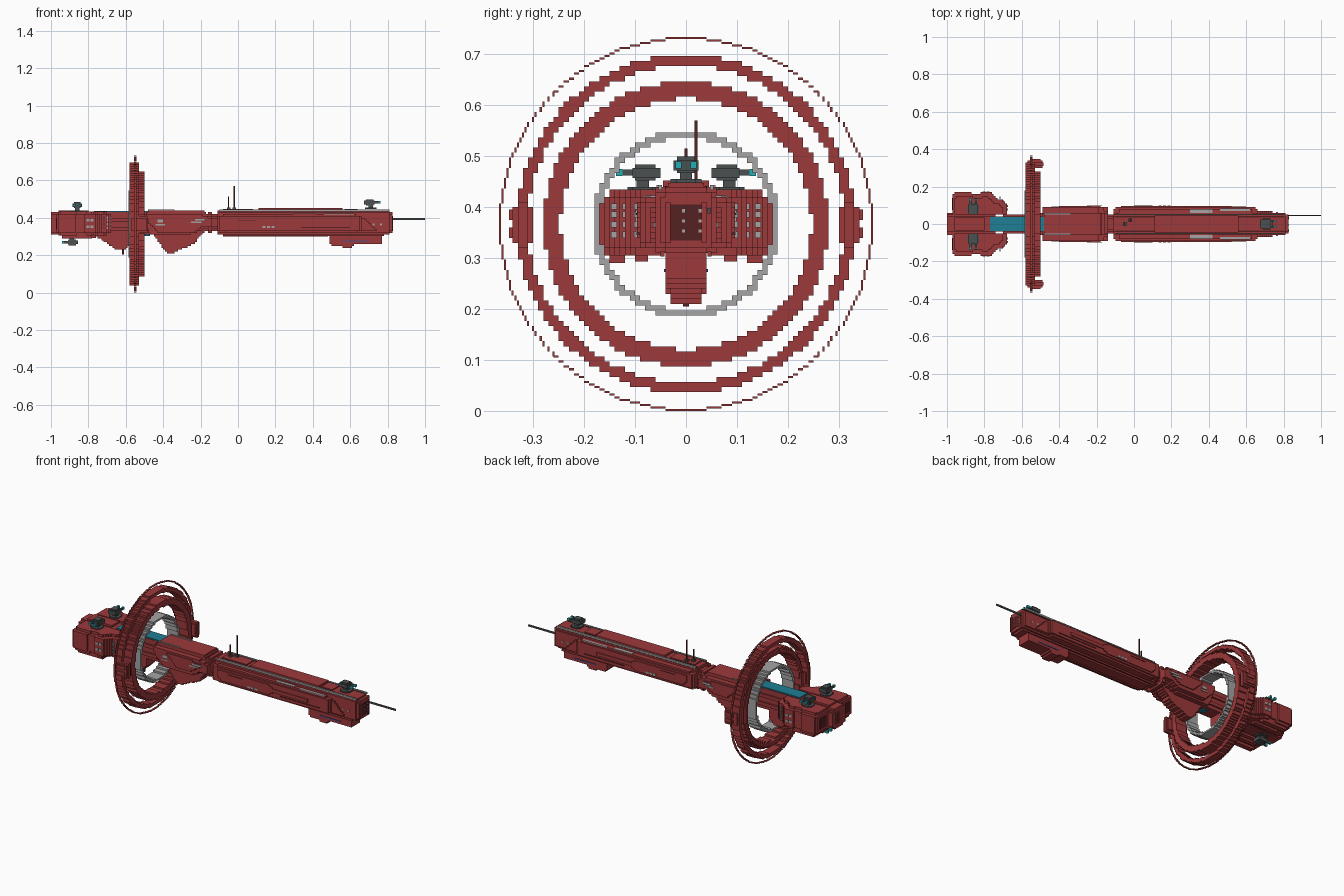
import bpy, bmesh, math

if "Cube" in bpy.data.objects:
    bpy.data.objects.remove(bpy.data.objects["Cube"])

CELL = 0.01
MID = 0.367     # height of the ring axis
RING_X = -0.55


def material(name, r, g, b):
    m = bpy.data.materials.new(name)
    m.use_nodes = True
    m.diffuse_color = (r, g, b, 1)
    m.node_tree.nodes["Principled BSDF"].inputs["Base Color"].default_value = (r, g, b, 1)
    return m


red = material("hull red", 0.34, 0.041, 0.043)
grey = material("light grey", 0.38, 0.37, 0.37)
dark = material("gunmetal", 0.07, 0.08, 0.08)
teal = material("deep teal", 0.013, 0.21, 0.30)
cyan = material("bright cyan", 0.015, 0.42, 0.47)
blue = material("dusk blue", 0.08, 0.07, 0.25)
shadow = material("dark red", 0.09, 0.015, 0.015)


def finish(name, bm, mat, mirror=False):
    bmesh.ops.recalc_face_normals(bm, faces=bm.faces)
    mesh = bpy.data.meshes.new(name)
    bm.to_mesh(mesh)
    bm.free()
    mesh.materials.append(mat)
    ob = bpy.data.objects.new(name, mesh)
    bpy.context.collection.objects.link(ob)
    if mirror:
        mod = ob.modifiers.new("mirror", 'MIRROR')
        mod.use_axis = (False, True, False)
        mod.use_mirror_merge = False
    return ob


def boxes(name, spans, mat, mirror=False):
    """Boxes given as (x0, x1, y0, y1, z0, z1)."""
    bm = bmesh.new()
    for x0, x1, y0, y1, z0, z1 in spans:
        vs = bmesh.ops.create_cube(bm, size=1)["verts"]
        bmesh.ops.scale(bm, verts=vs, vec=(x1 - x0, y1 - y0, z1 - z0))
        bmesh.ops.translate(bm, verts=vs, vec=((x0 + x1) / 2, (y0 + y1) / 2, (z0 + z1) / 2))
    return finish(name, bm, mat, mirror)


def slab(name, inside, bounds, axis, lo, hi, mat, mirror=False):
    """Stepped slab: every grid cell that passes the test, extruded along one axis."""
    place = {'x': lambda u, v, w: (w, u, v), 'y': lambda u, v, w: (u, w, v),
             'z': lambda u, v, w: (u, v, w)}[axis]
    u0, u1, v0, v1 = bounds
    bm, verts = bmesh.new(), {}
    for i in range(round((u1 - u0) / CELL)):
        for j in range(round((v1 - v0) / CELL)):
            if not inside(u0 + (i + .5) * CELL, v0 + (j + .5) * CELL):
                continue
            corners = [(i, j), (i + 1, j), (i + 1, j + 1), (i, j + 1)]
            for c in corners:
                if c not in verts:
                    verts[c] = bm.verts.new(place(u0 + c[0] * CELL, v0 + c[1] * CELL, lo))
            bm.faces.new([verts[c] for c in corners])
    ext = bmesh.ops.extrude_face_region(bm, geom=bm.faces[:], use_keep_orig=True)["geom"]
    bmesh.ops.translate(bm, verts=[g for g in ext if isinstance(g, bmesh.types.BMVert)],
                        vec=place(0, 0, hi - lo))
    return finish(name, bm, mat, mirror)


def outline(name, pts, axis, lo, hi, mat, mirror=False):
    def inside(u, v):
        hit = False
        for (a, b), (c, d) in zip(pts, pts[1:] + pts[:1]):
            if (b > v) != (d > v) and u < (c - a) * (v - b) / (d - b) + a:
                hit = not hit
        return hit
    us, vs = [p[0] for p in pts], [p[1] for p in pts]
    return slab(name, inside, (min(us), max(us), min(vs), max(vs)), axis, lo, hi, mat, mirror)


def beam(name, x0, x1, half, z0, z1, cut, mat=red):
    """Beam along x with stepped corners."""
    zc, h = (z0 + z1) / 2, (z1 - z0) / 2
    slab(name, lambda y, z: abs(y) + abs(z - zc) < half + h - cut,
         (-half, half, z0, z1), 'x', x0, x1, mat)


def ring(name, r0, r1, x0, x1, mat):
    slab(name, lambda y, z: r0 < math.hypot(y, z - MID) < r1,
         (-.4, .4, MID - .4, MID + .4), 'x', x0, x1, mat)


# Rings around the neck
ring("outer_ring", 0.311, 0.333, -0.58, -0.53, red)
ring("main_ring", 0.246, 0.280, -0.57, -0.50, red)
ring("ring_flange", 0.252, 0.270, -0.58, -0.57, red)
ring("inner_grey_ring", 0.171, 0.185, -0.585, -0.51, grey)

# Thin broken hoop outside the rings
dashes, R = [], 0.365
for i in range(-26, 26):
    y = (i + .5) * CELL
    r = round(math.sqrt(R * R - y * y) / CELL * 2) * CELL / 2
    for s in (-1, 1):
        a, b = s * r - .002, s * r + .002
        lo, hi = y - CELL / 2, y + CELL / 2
        dashes.append((RING_X - .006, RING_X + .006, lo, hi, MID + a, MID + b))
        dashes.append((RING_X - .006, RING_X + .006, a, b, MID + lo, MID + hi))
boxes("hoop", dashes, red)

# Docking pods on both sides of the rings
boxes("ring_pod", [(-.57, -.49, .30, .34, .33, .40), (-.56, -.485, .31, .33, .32, .41),
                   (-.55, -.50, .335, .347, .34, .36), (-.55, -.50, .335, .347, .375, .395)],
      red, True)

# Main hull
beam("main_hull", -0.11, 0.81, 0.06, 0.31, 0.44, 0.02)
beam("bow_cap", 0.81, 0.825, 0.05, 0.32, 0.43, 0.01)
boxes("bow_frame", [(.825, .83, .03, .04, .33, .41)], red, True)
boxes("bow_panel", [(.824, .827, -.03, .03, .335, .405)], shadow)
boxes("bow_lights", [(.827, .829, y, y + .006, z, z + .006)
                     for y in (-.008, .025) for z in (.35, .37, .39)], grey)
outline("side_armour", [(-.11, .05), (-.11, .08), (-.09, .09), (.64, .09), (.66, .08), (.66, .05)],
        'z', .33, .41, red, True)
outline("side_flank", [(-.10, .35), (-.06, .32), (.64, .32), (.66, .34), (.66, .40), (.62, .42),
                       (-.08, .42), (-.10, .40)], 'y', .05, .08, red, True)
outline("side_panel", [(-.07, .36), (-.04, .34), (.26, .34), (.30, .36), (.52, .36), (.52, .38),
                       (.3, .38), (.26, .40), (-.07, .40)], 'y', .09, .096, red, True)
outline("bow_cheek", [(.64, .33), (.74, .33), (.68, .40), (.64, .40)], 'y', .06, .07, red, True)
boxes("roof_ridge", [(.11, .56, .0, .045, .44, .452), (-.08, .08, 0, .035, .44, .446),
                     (.57, .64, 0, .035, .44, .447)], red, True)
boxes("roof_groove", [(-.10, .80, .036, .041, .437, .4415)], shadow, True)
boxes("roof_trim", [(-.10, .81, .047, .054, .434, .444)], grey, True)
boxes("flank_vents", [(.30, .42, .058, .078, .417, .423), (.46, .62, .07, .082, .417, .422)],
      grey, True)
boxes("belly_strip", [(-.08, .48, -.03, .03, .30, .311)], red)
boxes("belly_rails", [(-.08, .78, .042, .05, .303, .313)], red, True)

# Hull markings and small lights
boxes("hull_marking", [(.13 + .024 * i, .147 + .024 * i, .095, .098, .345, .357)
                       for i in range(3)], grey, True)
boxes("hull_lights", [(x, x + .01, .059, .063, .36, .37) for x in (.68, .72, .76)], grey, True)
boxes("hull_slots", [(.00, .10, .095, .098, .385, .389), (.34, .60, .089, .093, .345, .35)],
      shadow, True)

# Bay below the bow
outline("belly_bay", [(.49, .27), (.51, .25), (.61, .24), (.63, .26), (.77, .26), (.77, .32), (.49, .32)],
        'y', -.04, .04, red)
boxes("bay_light_strip", [(.56, .70, .038, .043, .273, .279)], blue, True)

# Waist between the main hull and the neck section
beam("waist", -0.20, -0.10, 0.05, 0.33, 0.42, 0.02)
beam("waist_collar", -0.16, -0.14, 0.07, 0.32, 0.43, 0.02)

# Neck section in front of the rings
outline("neck_body", [(-.50, .38), (-.47, .31), (-.26, .31), (-.18, .34), (-.14, .34), (-.14, .41),
                      (-.19, .44), (-.47, .44), (-.50, .42)], 'y', -.06, .06, red)
outline("neck_armour", [(-.49, .40), (-.46, .35), (-.42, .32), (-.24, .32), (-.19, .35), (-.14, .35),
                        (-.14, .40), (-.21, .42), (-.49, .42)], 'y', .05, .09, red, True)
outline("neck_plate", [(-.40, .41), (-.33, .34), (-.25, .34), (-.18, .38), (-.18, .40), (-.28, .41)],
        'y', .09, .096, red, True)
outline("neck_keel", [(-.46, .32), (-.38, .21), (-.35, .21), (-.24, .26), (-.16, .34), (-.46, .34)],
        'y', -.03, .03, red)
boxes("neck_vents", [(-.44, -.39, .089, .093, .36, .366), (-.43, -.40, .089, .093, .375, .39),
                     (-.25, -.19, .095, .099, .372, .38), (-.23, -.17, .095, .099, .385, .394)],
      grey, True)
boxes("neck_roof_trim", [(-.48, -.34, .05, .058, .435, .444)], grey, True)

# Spine through the rings
beam("spine", -0.78, -0.46, 0.04, 0.31, 0.43, 0.01)
boxes("spine_roof_panel", [(-.77, -.47, -.037, .037, .428, .436)], teal)
boxes("spine_side_pipes", [(-.70, -.47, .038, .05, .33, .35), (-.70, -.47, .038, .05, .38, .40)],
      red, True)
boxes("spine_belly_light", [(-.50, -.47, -.02, .02, .304, .311)], teal)
outline("stern_keel", [(-.77, .31), (-.65, .23), (-.60, .23), (-.57, .27), (-.57, .33), (-.77, .33)],
        'y', -.04, .04, red)
boxes("keel_fin", [(-.62, -.61, -.006, .006, .205, .25)], shadow)

# Stern block and engine pods
beam("stern_core", -1.0, -0.74, 0.06, 0.31, 0.43, 0.02)
boxes("stern_roof", [(-.96, -.80, -.035, .035, .428, .44)], red)
boxes("stern_nozzle", [(-1.0, -.995, -.035, .035, .335, .405)], shadow)
POD = [(-.97, .05), (-.97, .15), (-.95, .17), (-.88, .17), (-.86, .16), (-.83, .16), (-.81, .17),
       (-.77, .17), (-.72, .13), (-.70, .13), (-.68, .11), (-.68, .05)]
outline("engine_pod", POD, 'z', .32, .42, red, True)
outline("pod_roof", [(x + .01 if x < -.8 else x - .02, y - .02 if y > .06 else y) for x, y in POD],
        'z', .42, .435, red, True)
outline("pod_floor", [(x + .01 if x < -.8 else x - .02, y - .01 if y > .06 else y) for x, y in POD],
        'z', .305, .32, red, True)
boxes("pod_skid", [(-.94, -.78, .12, .15, .29, .31), (-.92, -.76, .075, .10, .293, .31)], red, True)
boxes("pod_rear_vent", [(-.973, -.969, .075, .14, .34, .40)], shadow, True)
boxes("pod_front_windows", [(x, x + .006, y, y + .012, z, z + .012)
                            for x, y in ((-.681, .072), (-.681, .09), (-.701, .113), (-.72, .135))
                            for z in (.34, .36, .38, .395)], grey, True)
boxes("pod_side_windows", [(x, x + .016, .168, .173, z, z + .014)
                           for x in (-.81, -.788) for z in (.345, .38)], grey, True)


# Gun turrets: pedestal, drum, twin barrels and bright muzzles
def turret(name, pos, aim, up=1, mirror=False):
    x, y, z = pos
    ax, ay = aim

    def part(f0, f1, s0, s1, h0, h1):
        xs = sorted((x + ax * f0 - ay * s0, x + ax * f1 - ay * s1))
        ys = sorted((y + ay * f0 + ax * s0, y + ay * f1 + ax * s1))
        zs = sorted((z + up * h0, z + up * h1))
        return (*xs, *ys, *zs)
    boxes(name + "_base", [part(-.03, .03, -.02, .02, 0, .008), part(-.02, .02, -.03, .03, 0, .008),
                           part(-.012, .012, -.012, .012, 0, .03)], dark, mirror)
    boxes(name + "_housing", [part(-.035, .02, -.025, .025, .025, .045),
                              part(-.025, .015, -.018, .018, .02, .052)], dark, mirror)
    boxes(name + "_barrels", [part(.01, .045, s, s + .01, .03, .042) for s in (-.02, .01)],
          dark, mirror)
    boxes(name + "_muzzles", [part(.04, .052, s, s + .012, .029, .043) for s in (-.021, .009)],
          cyan, mirror)


turret("pod_turret", (-.86, .085, .432), (0, 1), mirror=True)
turret("bow_turret", (.71, 0, .447), (1, 0))
turret("belly_turret", (-.89, 0, .305), (-1, 0), up=-1)

# Antennas and bow lance
boxes("antennas", [(-.023, -.017, .017, .023, .44, .57), (-.053, -.047, -.003, .003, .44, .515)], shadow)
boxes("antenna_feet", [(-.03, -.01, .01, .03, .44, .455), (-.06, -.04, -.01, .01, .44, .455)], dark)
boxes("bow_lance", [(.81, 1.0, .042, .048, .388, .398)], dark)
